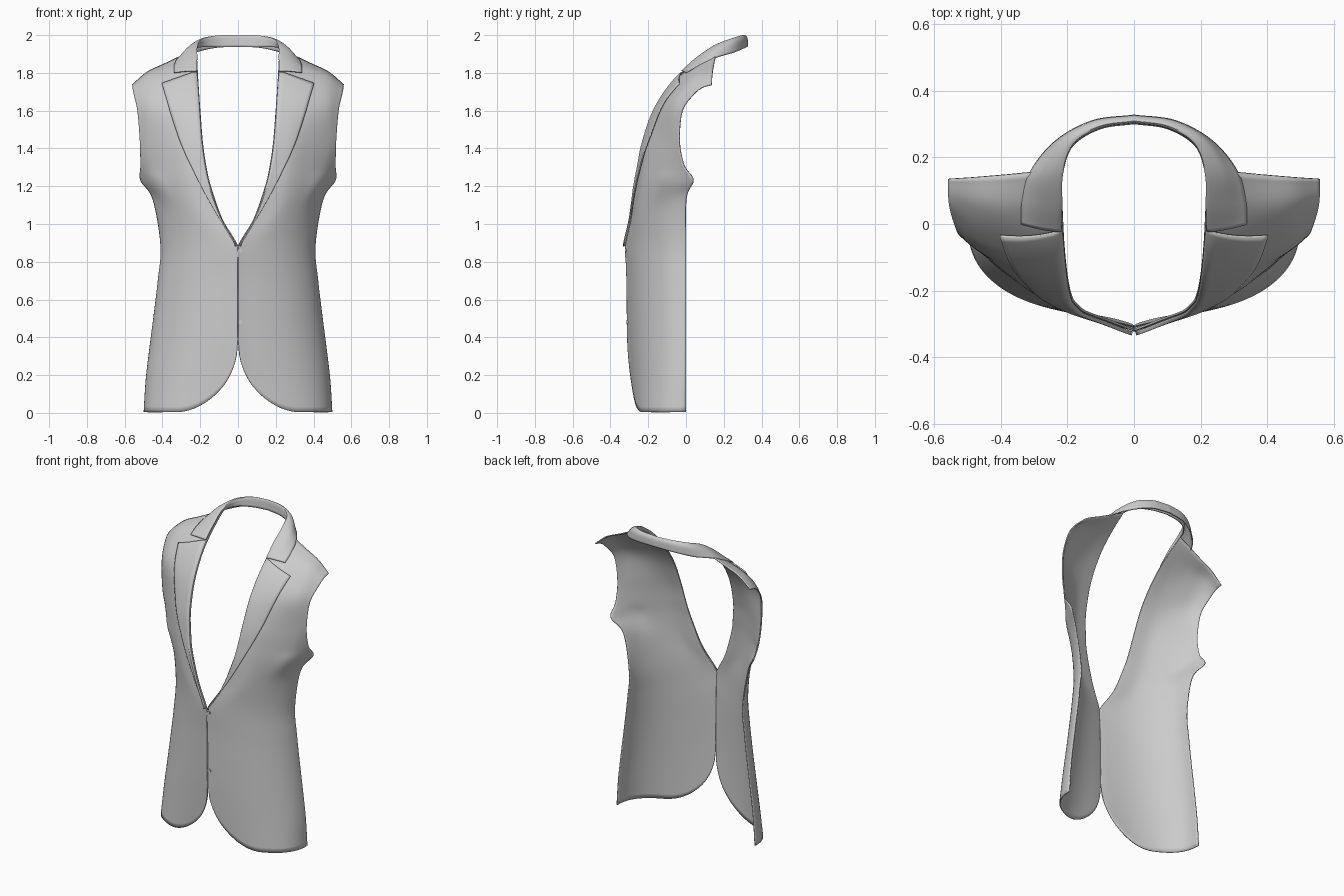
import bpy, math
from mathutils import Vector
from mathutils.bvhtree import BVHTree

if "Cube" in bpy.data.objects:
    bpy.data.objects.remove(bpy.data.objects["Cube"])


def lerp_table(table, t):
    for (a, p), (b, q) in zip(table, table[1:]):
        if t <= b:
            return p + (q - p) * max(0, (t - a) / (b - a))
    return table[-1][1]


def spline(pts, t):
    """Smooth curve through pts, t in 0..1."""
    n = len(pts) - 1
    i = min(int(t * n), n - 1)
    f = t * n - i
    p1, p2 = Vector(pts[i]), Vector(pts[i + 1])
    p0 = Vector(pts[i - 1]) if i > 0 else p1 * 2 - p2
    p3 = Vector(pts[i + 2]) if i + 2 <= n else p2 * 2 - p1
    return 0.5 * (2 * p1 + (p2 - p0) * f + (2 * p0 - 5 * p1 + 4 * p2 - p3) * f * f
                  + (3 * p1 - p0 - 3 * p2 + p3) * f ** 3)


def finish(ob):
    bpy.ops.object.select_all(action='DESELECT')
    bpy.context.view_layer.objects.active = ob
    ob.select_set(True)
    bpy.ops.object.shade_smooth_by_angle(angle=math.radians(40))


def sheet(name, grid, thickness, merge=False):
    """Mirrored cloth sheet from a grid of points."""
    rows, cols = len(grid), len(grid[0])
    verts = [p for row in grid for p in row]
    faces = [(i * cols + j, i * cols + j + 1, (i + 1) * cols + j + 1, (i + 1) * cols + j)
             for i in range(rows - 1) for j in range(cols - 1)]
    me = bpy.data.meshes.new(name)
    me.from_pydata(verts, [], faces)
    ob = bpy.data.objects.new(name, me)
    bpy.context.collection.objects.link(ob)
    mi = ob.modifiers.new("mirror", 'MIRROR')
    mi.use_mirror_merge = merge
    so = ob.modifiers.new("cloth", 'SOLIDIFY')
    so.thickness, so.offset = thickness, -1
    finish(ob)
    return verts, faces


# Front panels: lower body rows follow a rounded section, hem is cut away
WIDTH = [(0, .50), (.2, .487), (.4, .462), (.6, .436), (.8, .414), (.9, .41)]
DEPTH = [(0, .278), (.2, .288), (.4, .295), (.7, .298), (.9, .305)]
ROUND = [(0, 2.4), (.15, 2.12), (.4, 1.92), (.9, 1.75)]
N = 44
US = [(j / N) ** 1.3 for j in range(N + 1)]


def lower_row(v):
    row = []
    for u in US:
        q = max(0, 1 - math.sin(u * math.pi / 2) ** .8 * .5 / .34)
        hem = .004 + .38 * (.55 * (1 - math.sqrt(1 - q * q)) + .45 * q ** 2.2)
        z = hem + (.885 - hem) * v
        e = 2 / lerp_table(ROUND, z)
        s, c = math.sin(u * math.pi / 2) ** e, max(0, math.cos(u * math.pi / 2)) ** e
        x = .002 + (lerp_table(WIDTH, z) - .002) * s
        y = -lerp_table(DEPTH, z) * c - .018 * math.exp(-x / .06)
        row.append(Vector((x, y, z)))
    return row


UPPER = [
    [(.085, -.29, 1.03), (.212, -.255, 1.05), (.315, -.188, 1.07), (.392, -.103, 1.09), (.452, .0, 1.13)],
    [(.145, -.268, 1.2), (.26, -.233, 1.2), (.36, -.168, 1.21), (.44, -.098, 1.22), (.517, .038, 1.23)],
    [(.168, -.25, 1.3), (.275, -.22, 1.3), (.375, -.156, 1.3), (.455, -.088, 1.3), (.517, -.012, 1.31)],
    [(.187, -.225, 1.43), (.29, -.197, 1.43), (.39, -.138, 1.43), (.475, -.076, 1.43), (.52, -.037, 1.44)],
    [(.20, -.165, 1.6), (.30, -.145, 1.6), (.39, -.115, 1.6), (.475, -.072, 1.6), (.533, -.022, 1.6)],
    [(.21, -.065, 1.75), (.30, -.063, 1.735), (.39, -.05, 1.715), (.48, -.02, 1.70), (.553, .04, 1.69)],
    [(.216, .05, 1.855), (.30, .045, 1.835), (.39, .045, 1.81), (.48, .06, 1.78), (.559, .085, 1.725)],
    [(.222, .16, 1.93), (.30, .155, 1.893), (.39, .147, 1.85), (.48, .14, 1.807), (.56, .135, 1.74)],
]
keys = [lower_row(v / 5) for v in range(6)] + [[spline(r, u) for u in US] for r in UPPER]
ROWS = 78
panel = []
for i in range(ROWS + 1):
    row = [spline([k[j] for k in keys], i / ROWS) for j in range(N + 1)]
    for j, p in enumerate(row):
        p.x = max(p.x, .002 + .0005 * j)
    panel.append(row)
verts, faces = sheet("front_panel", panel, .007)
tree = BVHTree.FromPolygons(verts, faces)


# Lapels: laid on the panel, rolling at the neckline
def on_panel(x, z, off):
    hit, nor, _, _ = tree.ray_cast(Vector((x, -1, z)), Vector((0, 1, 0)))
    if hit is None:
        y = min(panel, key=lambda r: abs(r[0].z - z))[0].y
        hit, nor, _, _ = tree.find_nearest(Vector((x, y, z)))
    return hit + nor * off


INNER = [(.003, .886, 0)] + [(r[0][0] + .001, r[0][2], 0) for r in UPPER[:6]] + [(.216, 1.802, 0)]
OUTER = [(.006, .882, 0), (.15, 1.12, 0), (.275, 1.37, 0), (.345, 1.56, 0), (.40, 1.738, 0)]
lapel = []
for i in range(41):
    a, b = spline(INNER, i / 40), spline(OUTER, i / 40)
    row = []
    for j in range(17):
        s = (j / 16) ** 1.4
        p = a.lerp(b, s)
        row.append(on_panel(p.x, p.y, .002 + .012 * math.sqrt(min(1, s / .12))))
    lapel.append(row)
sheet("lapel", lapel, .007)

# Collar: stand, fold ridge and fall, swept from the notch to the back
SECTIONS = [
    [(.219, -.008, 1.80), (.222, -.024, 1.812), (.28, -.017, 1.811), (.34, -.002, 1.805)],
    [(.222, .06, 1.855), (.219, .055, 1.882), (.28, .06, 1.872), (.337, .07, 1.845)],
    [(.221, .15, 1.922), (.216, .15, 1.947), (.268, .155, 1.932), (.312, .16, 1.884)],
    [(.182, .235, 1.937), (.184, .24, 1.982), (.216, .252, 1.965), (.236, .252, 1.907)],
    [(.10, .285, 1.936), (.102, .291, 1.996), (.118, .309, 1.982), (.126, .312, 1.932)],
    [(0, .300, 1.938), (0, .307, 1.999), (0, .325, 1.985), (0, .329, 1.940)],
]
cross = [[spline(s, j / 15) for j in range(16)] for s in SECTIONS]
collar = [[spline([c[j] for c in cross], i / 40) for j in range(16)] for i in range(41)]
for p in collar[-1]:
    p.x = 0
sheet("collar", collar, .007, True)

# Buttons on the front edge
for k, z in enumerate((.86, .48)):
    hit = on_panel(.012, z, 0)
    bpy.ops.mesh.primitive_cylinder_add(vertices=20, radius=.011, depth=.008,
                                        location=hit, rotation=(math.pi / 2, 0, 0))
    ob = bpy.context.object
    ob.name = f"button_{k + 1}"
    finish(ob)
